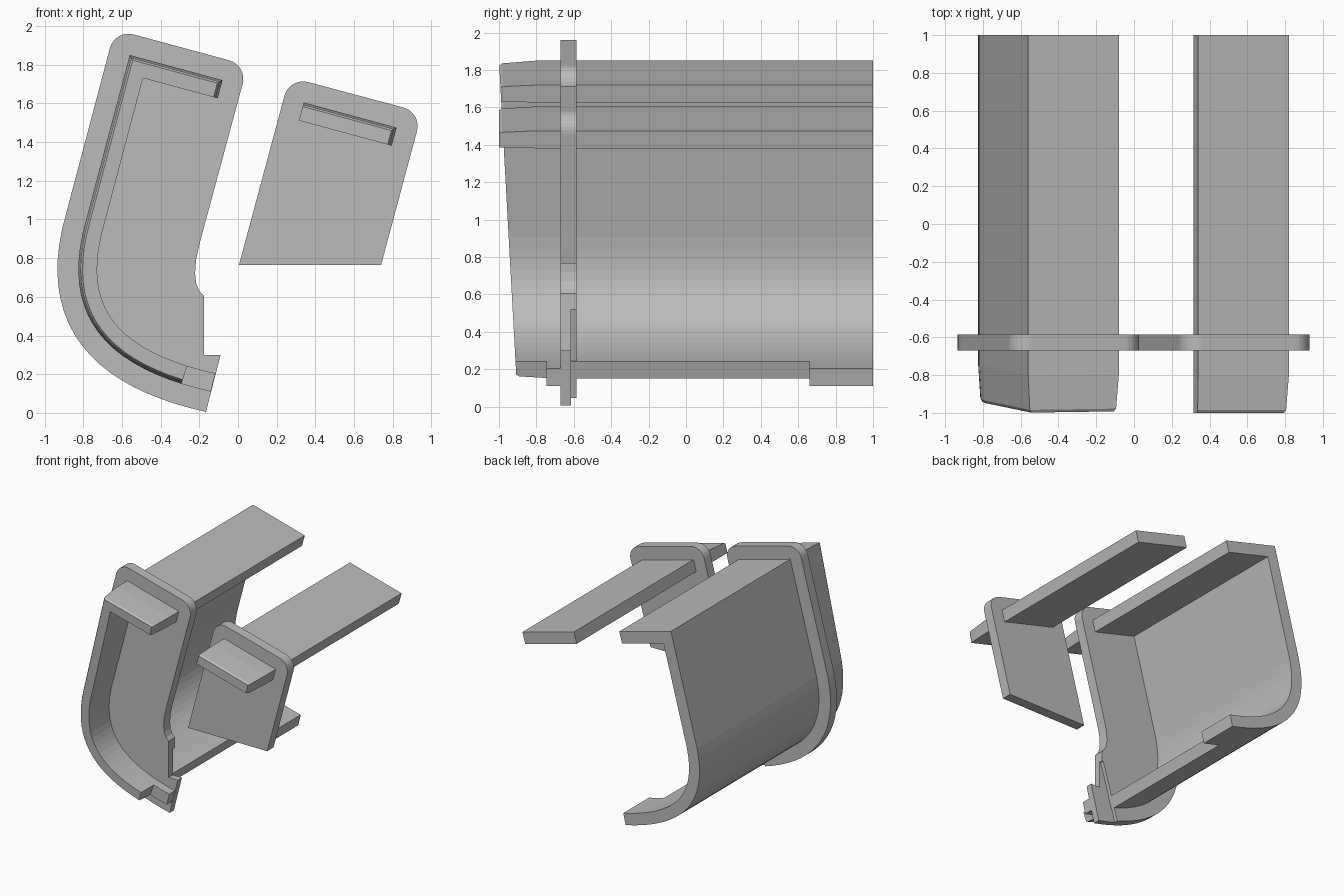
import bpy, bmesh, math
from mathutils import Vector as V

cube = bpy.data.objects.get("Cube")
if cube:
    bpy.data.objects.remove(cube)

grey = bpy.data.materials.new("plain_grey")
grey.use_nodes = True
COLOUR = (0.5, 0.5, 0.5, 1)
grey.diffuse_color = COLOUR
grey.node_tree.nodes["Principled BSDF"].inputs["Base Color"].default_value = COLOUR

THICK = 0.097   # wall thickness
RIM = 0.108     # how far the flange stands out from the wall
SEGS = 20


def finish(name, bm):
    bmesh.ops.recalc_face_normals(bm, faces=bm.faces)
    mesh = bpy.data.meshes.new(name)
    bm.to_mesh(mesh)
    bm.free()
    mesh.materials.append(grey)
    obj = bpy.data.objects.new(name, mesh)
    bpy.context.collection.objects.link(obj)
    return obj


def prism(name, outline, y0, y1):
    """Extrude an x-z outline along y."""
    bm = bmesh.new()
    face = bm.faces.new([bm.verts.new((p.x, y0, p.y)) for p in outline])
    new = bmesh.ops.extrude_face_region(bm, geom=[face])["geom"]
    bmesh.ops.translate(bm, vec=(0, y1 - y0, 0),
                        verts=[g for g in new if isinstance(g, bmesh.types.BMVert)])
    return finish(name, bm)


def offset(path, dist):
    """Mitred parallel of an open path, to the left of its direction."""
    normals = []
    for a, b in zip(path, path[1:]):
        d = (b - a).normalized()
        normals.append(V((-d.y, d.x)))
    result = []
    for i, p in enumerate(path):
        n1 = normals[max(i - 1, 0)]
        n2 = normals[min(i, len(normals) - 1)]
        result.append(p + (n1 + n2) * (dist / (1 + n1.dot(n2))))
    return result


def strip(name, path, rings):
    """Loft a thick path through rings of (y function, outer inset)."""
    bm = bmesh.new()
    loops = []
    for y_at, inset in rings:
        line = [p.copy() for p in path]
        line[0] += (line[1] - line[0]).normalized() * inset
        section = offset(line, inset) + offset(line, THICK)[::-1]
        loops.append([bm.verts.new((p.x, y_at(p.y), p.y)) for p in section])
    n = len(loops[0])
    for a, b in zip(loops, loops[1:]):
        for i in range(n):
            j = (i + 1) % n
            bm.faces.new((a[i], a[j], b[j], b[i]))
    for loop in (loops[0], loops[-1]):
        for i in range(n // 2 - 1):
            bm.faces.new((loop[i], loop[i + 1], loop[n - 2 - i], loop[n - 1 - i]))
    return finish(name, bm)


def tapered(slope):
    """Rings with a softened front end that leans back by slope."""
    def at(dy):
        return lambda z: -1 + slope * max(0, 1.85 - z) + dy
    return [(at(0), 0.022), (at(0.015), 0.012), (at(0.2), 0), (lambda z: 1, 0)]


def straight(y0, y1):
    return [(lambda z: y0, 0), (lambda z: y1, 0)]


def rounded(corner, before, after, r=0.1, steps=8):
    """Arc across a square corner."""
    u, v = (before - corner).normalized() * r, (after - corner).normalized() * r
    angles = [math.pi / 2 * k / steps for k in range(steps + 1)]
    return [corner + u * (1 - math.sin(a)) + v * (1 - math.cos(a)) for a in angles]


# Outer line of the hooked wall: top bar, straight side, curved lower lip
ctrl = [V((-0.785, 1.0)), V((-0.93, 0.5)), V((-0.68, 0.23)), V((-0.14, 0.11))]
curve = []
for k in range(SEGS + 1):
    t = k / SEGS
    s = 1 - t
    curve.append(ctrl[0] * s**3 + ctrl[1] * 3 * s * s * t
                 + ctrl[2] * 3 * s * t * t + ctrl[3] * t**3)
wall = [V((-0.08, 1.72)), V((-0.56, 1.85))] + curve

# Hooked wall, with the lip reaching further in two tabs
strip("hooked_wall", wall[:-2], tapered(0.055))
strip("front_lip_tab", wall[-3:], straight(-0.745, -0.615))
strip("back_lip_tab", wall[-3:], straight(0.66, 1))

# Flange around the hooked wall
rim = offset(wall, -RIM)
corner = V((0.05, 1.797))
neck = [V((-0.20, 0.87)), V((-0.217, 0.79)), V((-0.222, 0.72)),
        V((-0.216, 0.67)), V((-0.2, 0.63)), V((-0.175, 0.605))]
top = neck[::-1] + rounded(corner, neck[0], rim[1]) + rounded(rim[1], corner, rim[2])
tip = [V((-0.09, 0.3)), V((-0.175, 0.3))]
step = [V((-0.185, 0.52)), V((-0.175, 0.52))]
prism("hook_flange_front", top + rim[2:] + tip, -0.67, -0.615)
prism("hook_flange_back", top + rim[2:-2] + step, -0.615, -0.585)

# Separate bar with its own flange
strip("side_bar", [V((0.82, 1.475)), V((0.34, 1.605))], tapered(0))
low_left, low_right = V((0.005, 0.765)), V((0.74, 0.765))
high_left, high_right = V((0.266, 1.736)), V((0.951, 1.553))
prism("side_flange",
      [low_left, low_right] + rounded(high_right, low_right, high_left)
      + rounded(high_left, high_right, low_left), -0.67, -0.585)
